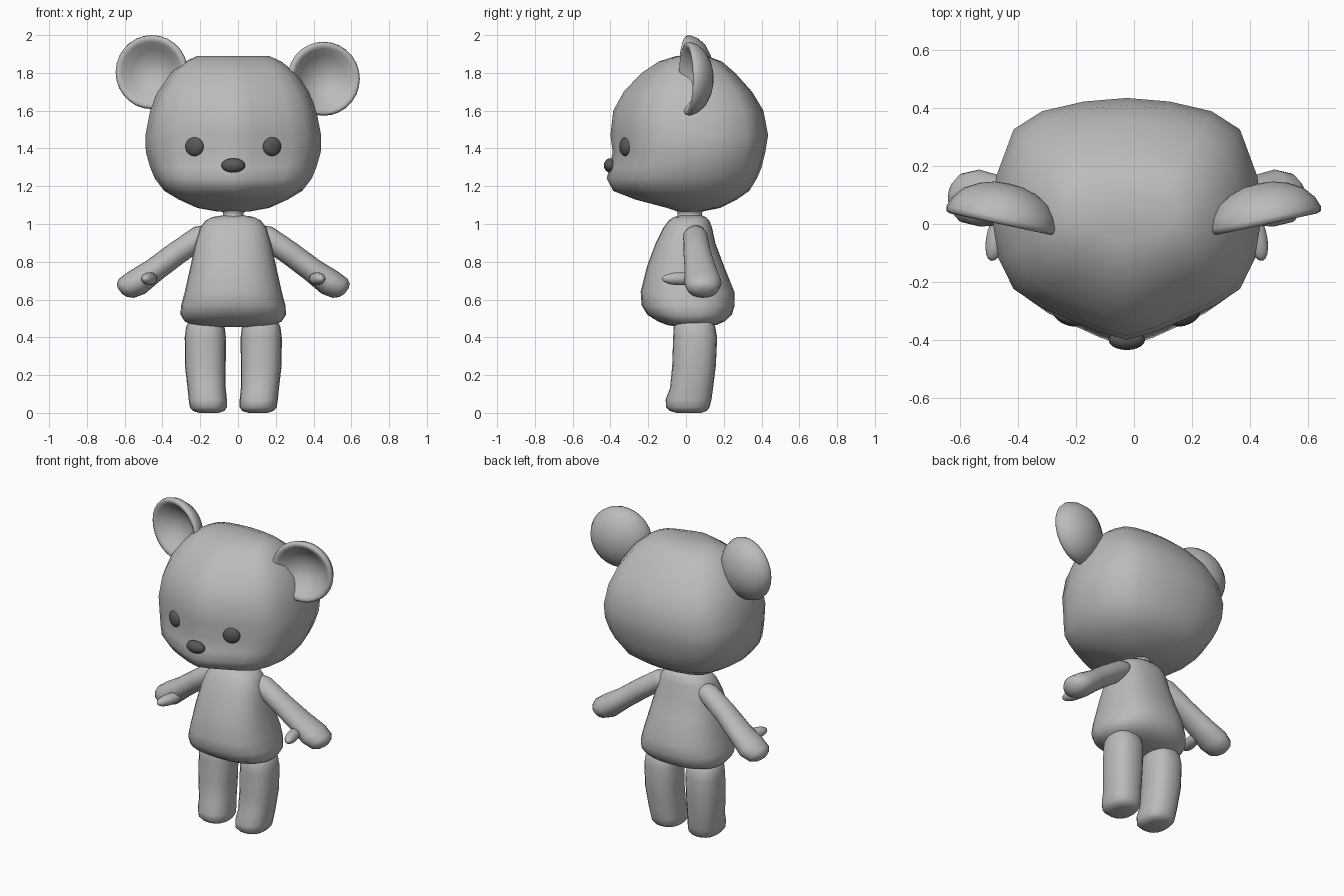
import bpy, bmesh, math
from mathutils import Vector, Matrix

CX = -0.025  # symmetry plane of the figure (the ears sit slightly off it)


def material(name, c):
    m = bpy.data.materials.new(name)
    m.diffuse_color = (c, c, c, 1)
    return m


FUR = material("light grey", 0.5)
DARK = material("dark grey", 0.1)


def finish(name, bm, mat):
    bmesh.ops.recalc_face_normals(bm, faces=bm.faces)
    for f in bm.faces:
        f.smooth = True
    me = bpy.data.meshes.new(name)
    bm.to_mesh(me)
    bm.free()
    me.materials.append(mat)
    ob = bpy.data.objects.new(name, me)
    bpy.context.collection.objects.link(ob)
    return ob


def loft(name, rings, mat=FUR):
    """Skin a list of point rings and cap both ends."""
    bm = bmesh.new()
    vs = [[bm.verts.new(p) for p in r] for r in rings]
    n = len(vs[0])
    for a, b in zip(vs, vs[1:]):
        for i in range(n):
            j = (i + 1) % n
            bm.faces.new((a[i], a[j], b[j], b[i]))
    bm.faces.new(vs[0])
    bm.faces.new(vs[-1])
    return finish(name, bm, mat)


def superellipse(n=24, e=2.0):
    pts = []
    for i in range(n):
        t = 2 * math.pi * i / n
        c, s = math.cos(t), math.sin(t)
        pts.append((math.copysign(abs(c) ** (2 / e), c),
                    math.copysign(abs(s) ** (2 / e), s)))
    return pts


def level(section, z, w, y0, y1, xc=0.0):
    """Horizontal ring: half width w, from y0 (front) to y1 (back)."""
    return [Vector((CX + xc + u * w, (y0 + y1) / 2 + v * (y1 - y0) / 2, z))
            for u, v in section]


def ellipsoid(name, loc, radii, rot, mat):
    bm = bmesh.new()
    bmesh.ops.create_uvsphere(
        bm, u_segments=20, v_segments=12, radius=1,
        matrix=Matrix.Translation(loc) @ rot @ Matrix.Diagonal((*radii, 1)))
    return finish(name, bm, mat)


# Head: wedge-fronted cross-section swept through height
half = [(0, -1), (0.22, -0.93), (0.43, -0.83), (0.65, -0.72), (0.84, -0.58),
        (0.95, -0.33), (1, 0.0), (0.97, 0.35), (0.84, 0.74), (0.63, 0.89),
        (0.32, 0.97), (0, 1)]
head_section = half + [(-u, v) for u, v in half[-2:0:-1]]
head_levels = [
    (1.065, 0.08, -0.04, 0.08), (1.085, 0.19, -0.10, 0.18),
    (1.13, 0.29, -0.27, 0.27), (1.175, 0.365, -0.385, 0.335),
    (1.24, 0.415, -0.42, 0.375), (1.30, 0.44, -0.405, 0.40),
    (1.38, 0.463, -0.388, 0.42), (1.47, 0.465, -0.40, 0.435),
    (1.60, 0.44, -0.385, 0.41), (1.70, 0.40, -0.33, 0.35),
    (1.80, 0.33, -0.235, 0.26), (1.86, 0.255, -0.145, 0.19),
    (1.89, 0.19, -0.05, 0.11)]
loft("head", [level(head_section, *l) for l in head_levels])

# Neck
round_section = superellipse(20)
loft("neck", [level(round_section, z, w, 0.02 - d, 0.02 + d) for z, w, d in
              [(1.02, 0.09, 0.085), (1.045, 0.055, 0.065),
               (1.06, 0.055, 0.065), (1.085, 0.09, 0.085)]])

# Torso: pear-shaped
torso_levels = [
    (0.455, 0.17, -0.04, 0.11), (0.465, 0.22, -0.10, 0.16),
    (0.485, 0.257, -0.15, 0.205), (0.52, 0.28, -0.205, 0.243),
    (0.57, 0.276, -0.235, 0.258), (0.64, 0.257, -0.24, 0.256),
    (0.78, 0.226, -0.205, 0.20), (0.90, 0.20, -0.16, 0.155),
    (0.98, 0.175, -0.12, 0.138), (1.02, 0.145, -0.09, 0.122),
    (1.037, 0.11, -0.065, 0.105), (1.045, 0.06, -0.03, 0.08)]
torso_section = superellipse(28, 2.4)
loft("torso", [level(torso_section, *l) for l in torso_levels])

# Arm path: x, y, z, radius across, radius front to back
arm_path = [(0.11, 0.05, 0.965, 0.04, 0.045), (0.17, 0.05, 0.935, 0.062, 0.065),
            (0.30, 0.06, 0.845, 0.063, 0.073), (0.42, 0.078, 0.755, 0.064, 0.085),
            (0.51, 0.09, 0.69, 0.073, 0.098), (0.565, 0.09, 0.66, 0.064, 0.085),
            (0.59, 0.09, 0.65, 0.045, 0.058), (0.60, 0.09, 0.645, 0.02, 0.025)]
# Leg levels: z, half width, front, back, centre x
leg_levels = [(0, 0.05, -0.05, 0.08, 0.13), (0.01, 0.083, -0.085, 0.11, 0.13),
              (0.03, 0.098, -0.105, 0.125, 0.132), (0.07, 0.101, -0.108, 0.135, 0.135),
              (0.13, 0.101, -0.085, 0.143, 0.141), (0.25, 0.108, -0.073, 0.158, 0.148),
              (0.40, 0.109, -0.068, 0.165, 0.148), (0.455, 0.102, -0.065, 0.155, 0.148),
              (0.50, 0.08, -0.04, 0.13, 0.148)]
leg_section = superellipse(20, 2.4)
# Ear bowl profile: radius, distance towards the front
ear_profile = [(0.0, -0.092), (0.05, -0.088), (0.10, -0.073), (0.15, -0.045),
               (0.183, -0.005), (0.196, 0.03), (0.192, 0.047), (0.178, 0.052),
               (0.16, 0.042), (0.12, 0.0), (0.06, -0.035), (0.0, -0.045)]


def ear(name, side, loc):
    bm = bmesh.new()
    vs = [bm.verts.new((r, 0, h)) for r, h in ear_profile]
    es = [bm.edges.new(p) for p in zip(vs, vs[1:])]
    bmesh.ops.spin(bm, geom=vs + es, cent=(0, 0, 0), axis=(0, 0, 1),
                   angle=2 * math.pi, steps=28)
    bmesh.ops.remove_doubles(bm, verts=bm.verts, dist=0.0005)
    rot = Vector((side * 0.21, -0.98, 0)).to_track_quat('Z', 'Y')
    bm.transform(Matrix.Translation(loc) @ rot.to_matrix().to_4x4())
    finish(name, bm, FUR)


for side, tag in ((-1, "left"), (1, "right")):
    # Arm: oval rings across the sloping arm direction
    across = Vector((side * 0.6, 0, 0.8))
    loft(tag + "_arm", [[Vector((CX + side * x, y, z)) + across * (u * r) + Vector((0, v * ry, 0))
                         for u, v in round_section] for x, y, z, r, ry in arm_path])
    # Thumb pointing forward
    aim = Matrix.Rotation(0.25 * side, 4, 'Z')
    ellipsoid(tag + "_thumb", (CX + side * 0.445, -0.035, 0.71), (0.037, 0.095, 0.034), aim, FUR)
    # Leg with small foot
    loft(tag + "_leg", [level(leg_section, z, w, a, b, side * xc)
                        for z, w, a, b, xc in leg_levels])
    # Eye lying on the sloping face
    ellipsoid(tag + "_eye", (CX + side * 0.205, -0.322, 1.41), (0.052, 0.026, 0.05),
              Matrix.Rotation(0.42 * side, 4, 'Z'), DARK)

ear("left_ear", -1, (-0.45, 0.05, 1.804))
ear("right_ear", 1, (0.447, 0.05, 1.769))

# Nose
ellipsoid("nose", (CX, -0.40, 1.31), (0.063, 0.035, 0.038), Matrix.Identity(4), DARK)
